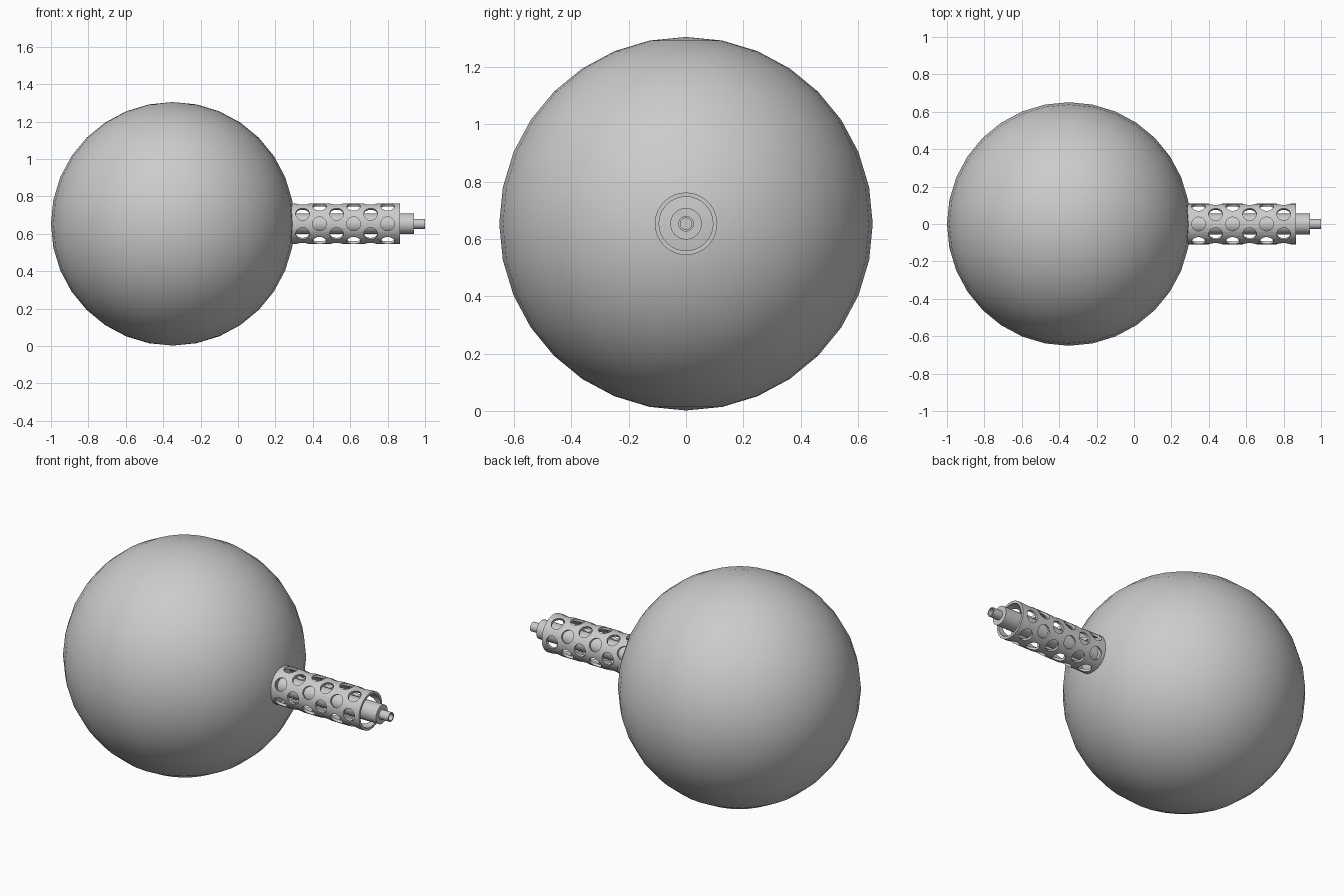
import bpy, bmesh, math
from mathutils import Matrix, Vector

if "Cube" in bpy.data.objects:
    bpy.data.objects.remove(bpy.data.objects["Cube"])

ZC = 0.653  # height of the common axis


def finish(name, bm, angle=30):
    bmesh.ops.recalc_face_normals(bm, faces=bm.faces)
    me = bpy.data.meshes.new(name)
    bm.to_mesh(me)
    bm.free()
    ob = bpy.data.objects.new(name, me)
    bpy.context.collection.objects.link(ob)
    bpy.ops.object.select_all(action='DESELECT')
    ob.select_set(True)
    bpy.context.view_layer.objects.active = ob
    bpy.ops.object.shade_smooth_by_angle(angle=math.radians(angle))
    return ob


def lathe(name, profile, seg=32, closed=False):
    """Revolve (x, radius) points about the barrel axis."""
    bm = bmesh.new()
    rings = []
    for x, r in profile:
        if r == 0:
            rings.append([bm.verts.new((x, 0, ZC))] * seg)
        else:
            rings.append([bm.verts.new((x, r * math.cos(2 * math.pi * i / seg),
                                        ZC + r * math.sin(2 * math.pi * i / seg)))
                          for i in range(seg)])
    pairs = list(zip(rings, rings[1:]))
    if closed:
        pairs.append((rings[-1], rings[0]))
    for a, b in pairs:
        for i in range(seg):
            j = (i + 1) % seg
            bm.faces.new(list(dict.fromkeys((a[i], a[j], b[j], b[i]))))
    return finish(name, bm)


# Large ball body
bm = bmesh.new()
bmesh.ops.create_uvsphere(bm, u_segments=32, v_segments=16, radius=0.651,
                          matrix=Matrix.Translation((-0.349, 0, ZC)))
finish("ball_body", bm)

# Inner barrel with a stepped, hollow tip
lathe("inner_barrel", [(0.26, 0), (0.26, 0.055), (0.94, 0.055), (0.94, 0.027),
                       (1.0, 0.027), (1.0, 0.020), (0.90, 0.020), (0.90, 0)])

# Perforated outer sleeve
sleeve = lathe("barrel_sleeve", [(0.27, 0.109), (0.866, 0.109),
                                 (0.866, 0.094), (0.27, 0.094)], closed=True)

# Staggered hole cutters, twelve columns around the sleeve
bm = bmesh.new()
for col in range(12):
    a = math.radians(30 * col)
    d = Vector((0, math.cos(a), math.sin(a)))
    rot = d.to_track_quat('Z', 'X').to_matrix().to_4x4()
    for row in range(3):
        x = (0.436 if col % 2 == 0 else 0.345) + row * 0.182
        pos = Vector((x, 0, ZC)) + d * 0.11
        bmesh.ops.create_cone(bm, cap_ends=True, segments=20, radius1=0.037,
                              radius2=0.037, depth=0.06,
                              matrix=Matrix.Translation(pos) @ rot)
cutter = finish("hole_cutter", bm)
mod = sleeve.modifiers.new("holes", 'BOOLEAN')
mod.object = cutter
mod.operation = 'DIFFERENCE'
mod.solver = 'EXACT'
bpy.context.view_layer.objects.active = sleeve
bpy.ops.object.modifier_apply(modifier="holes")
bpy.data.objects.remove(cutter, do_unlink=True)
bpy.ops.object.select_all(action='DESELECT')
sleeve.select_set(True)
bpy.ops.object.shade_smooth_by_angle(angle=math.radians(30))
